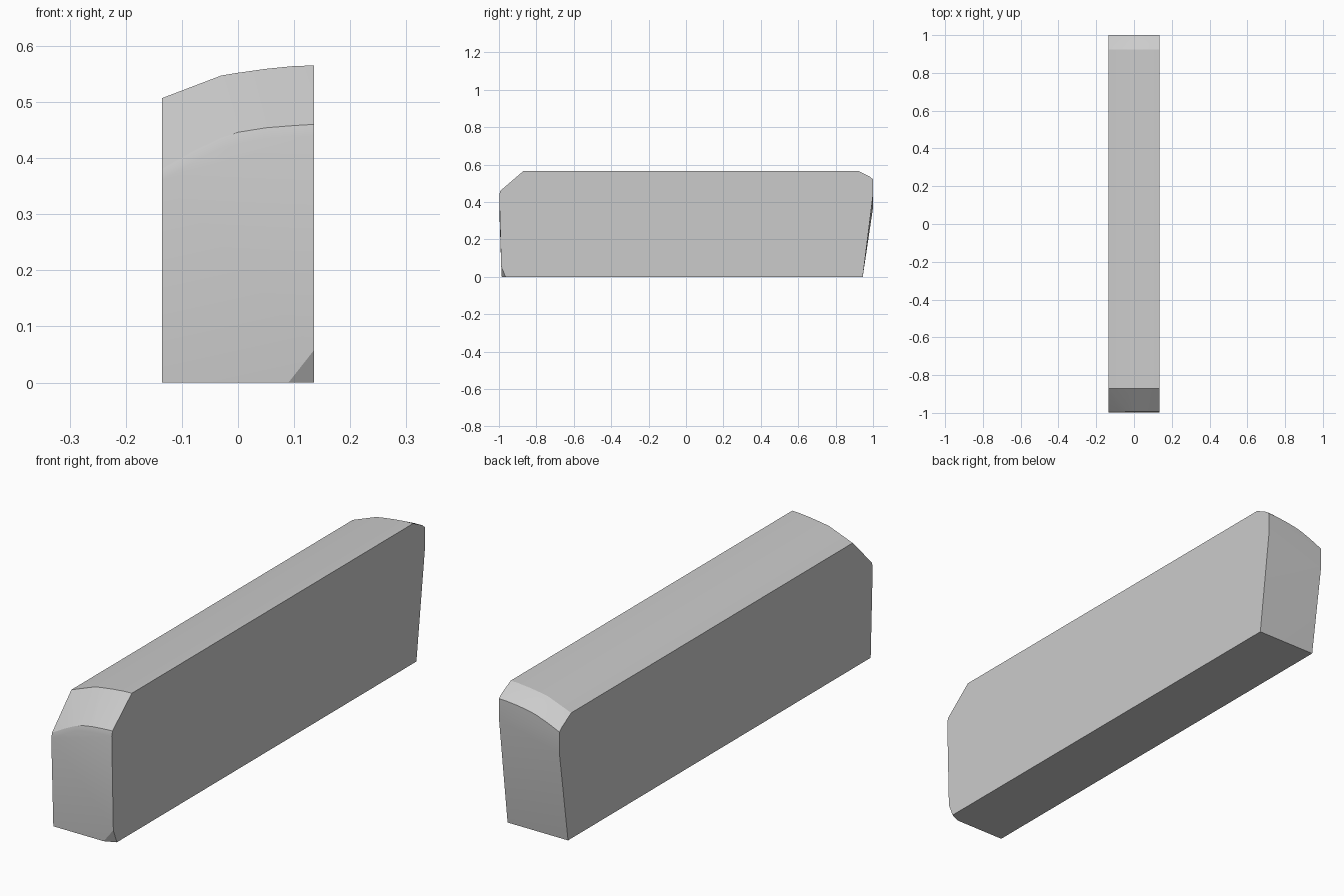
import bpy, bmesh, math

if "Cube" in bpy.data.objects:
    bpy.data.objects.remove(bpy.data.objects["Cube"])

# Cross-stations across the width:
# x, top z, front chamfer z, back shoulder z, back lower z
stations = [
    (-0.135, 0.507, 0.373, 0.458, 0.37),
    (-0.08, 0.528, 0.404, 0.482, 0.39),
    (-0.03, 0.547, 0.428, 0.500, 0.405),
    (0.0, 0.552, 0.438, 0.507, 0.413),
    (0.05, 0.559, 0.446, 0.515, 0.425),
    (0.10, 0.564, 0.450, 0.520, 0.435),
    (0.135, 0.565, 0.452, 0.521, 0.44),
]

bm = bmesh.new()
for x, top, front, back, low in stations:
    # Chamfered front, gently rounded back shoulder
    profile = [(-0.998, front - 0.012), (-0.993, front + 0.008),
               (-0.87, top), (0.925, top),
               (0.982, back + 0.015), (1.0, back), (1.0, low)]
    for y, z in profile:
        bm.verts.new((x, y, z))

# Base outline with the clipped front right corner
for p in [(-0.135, -0.985, 0), (0.09, -0.985, 0), (0.135, -0.965, 0),
          (0.135, -0.988, 0.057), (0.135, 0.945, 0), (-0.135, 0.945, 0)]:
    bm.verts.new(p)

# Wrap everything in one closed convex skin
res = bmesh.ops.convex_hull(bm, input=bm.verts[:])
loose = [v for v in bm.verts if not v.link_faces]
bmesh.ops.delete(bm, geom=loose, context='VERTS')
bmesh.ops.dissolve_limit(bm, angle_limit=math.radians(0.5),
                         verts=bm.verts[:], edges=bm.edges[:])
bmesh.ops.recalc_face_normals(bm, faces=bm.faces[:])

mesh = bpy.data.meshes.new("armrest_block")
bm.to_mesh(mesh)
bm.free()
block = bpy.data.objects.new("armrest_block", mesh)
bpy.context.collection.objects.link(block)
bpy.context.view_layer.objects.active = block
block.select_set(True)
bpy.ops.object.shade_smooth_by_angle(angle=math.radians(20))
